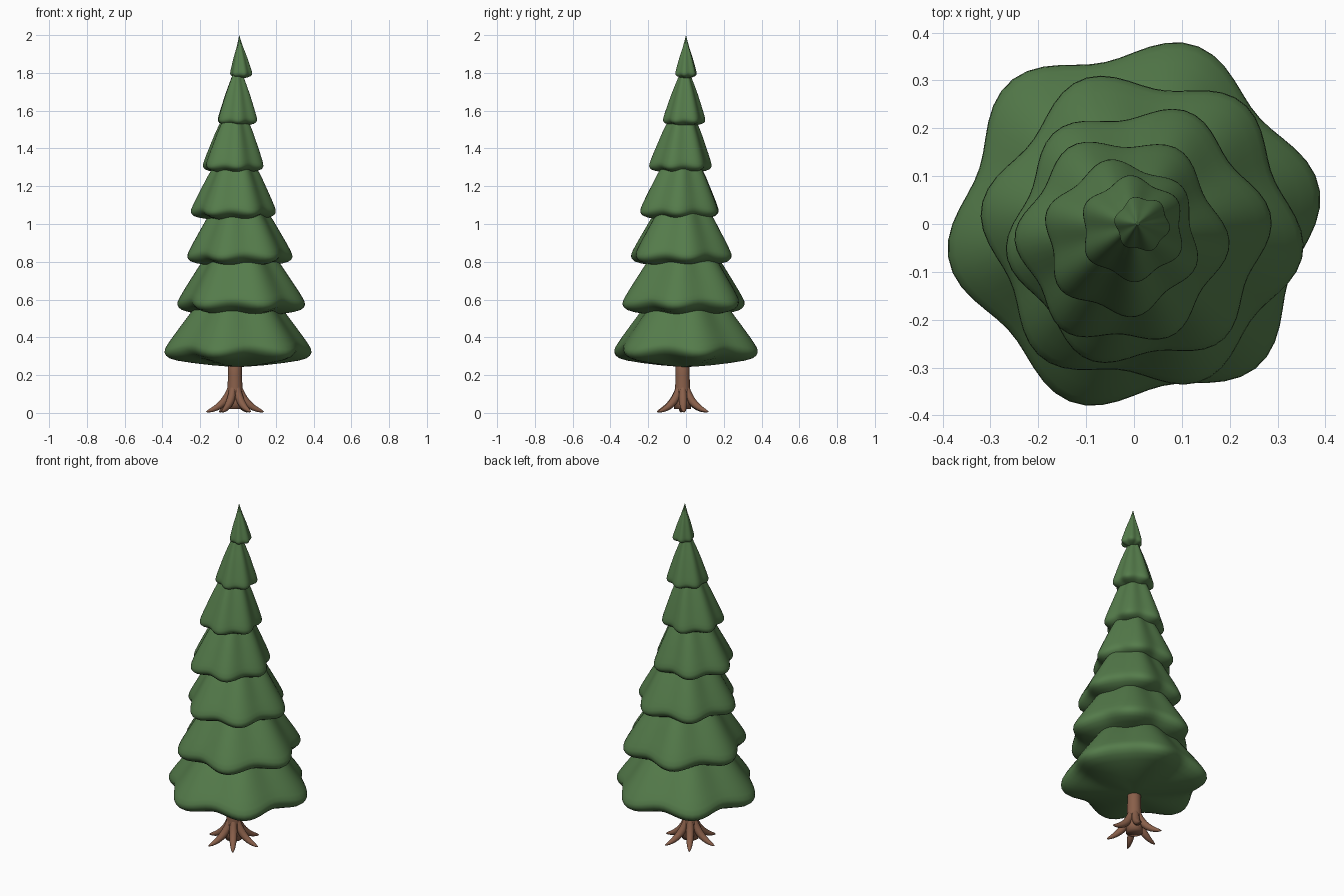
import bpy, bmesh, math
from mathutils import Vector

cube = bpy.data.objects.get("Cube")
if cube:
    bpy.data.objects.remove(cube)


def make_material(name, color):
    mat = bpy.data.materials.new(name)
    mat.use_nodes = True
    mat.diffuse_color = color
    mat.node_tree.nodes["Principled BSDF"].inputs["Base Color"].default_value = color
    return mat


needle_green = make_material("needle green", (0.09, 0.2, 0.07, 1))
bark_brown = make_material("bark brown", (0.25, 0.115, 0.068, 1))


def loft(name, rings, bottom, top, mat):
    """Skin closed rings of points from top to bottom, closed at both poles."""
    bm = bmesh.new()
    loops = [[bm.verts.new(p) for p in ring] for ring in rings]
    first, last = bm.verts.new(top), bm.verts.new(bottom)
    n = len(loops[0])
    for i in range(n):
        j = (i + 1) % n
        bm.faces.new((first, loops[0][i], loops[0][j]))
        bm.faces.new((last, loops[-1][j], loops[-1][i]))
        for a, b in zip(loops, loops[1:]):
            bm.faces.new((a[i], b[i], b[j], a[j]))
    bmesh.ops.recalc_face_normals(bm, faces=bm.faces)
    mesh = bpy.data.meshes.new(name)
    bm.to_mesh(mesh)
    bm.free()
    mesh.materials.append(mat)
    mesh.shade_smooth()
    obj = bpy.data.objects.new(name, mesh)
    bpy.context.collection.objects.link(obj)
    return obj


# Bough profile: radius fraction, height fraction (above rim) or depth fraction (below)
PROFILE = [(0.07, 0.92), (0.3, 0.68), (0.48, 0.53), (0.64, 0.39), (0.78, 0.25), (0.89, 0.14),
           (0.96, 0.065), (0.995, 0.02), (1.0, -0.08), (0.98, -0.25), (0.93, -0.42),
           (0.82, -0.58), (0.6, -0.76), (0.35, -0.9), (0.12, -0.98)]


def bough_tier(name, x, y, rim, radius, height, phase, lobes=6, segments=72):
    depth = 0.018 + 0.2 * radius
    rings = []
    for r, h in PROFILE:
        ring = []
        # The tier leans back toward the trunk axis as it rises
        lean = 1 - 0.6 * max(h, 0)
        for i in range(segments):
            a = math.tau * i / segments
            wave = math.cos(lobes * (a - math.radians(phase)))
            rad = radius * r * (0.935 + 0.065 * wave)
            z = rim + h * (height if h > 0 else depth) - 0.035 * radius * wave * r ** 3
            ring.append((x * lean + rad * math.cos(a), y * lean + rad * math.sin(a), z))
        rings.append(ring)
    return loft(name, rings, (x, y, rim - depth), (x * 0.4, y * 0.4, rim + height), needle_green)


# Seven stacked tiers: x, y, rim height, radius, height, lobe direction
TIERS = [(0.0, 0.0, 0.34, 0.395, 0.50, 11),
         (0.017, -0.013, 0.59, 0.34, 0.50, -8),
         (0.01, -0.025, 0.84, 0.28, 0.47, 8),
         (-0.025, -0.035, 1.075, 0.225, 0.45, -2),
         (-0.026, -0.03, 1.315, 0.167, 0.42, -20),
         (-0.003, -0.01, 1.555, 0.112, 0.33, 33),
         (0.017, 0.0, 1.80, 0.059, 0.20, -10)]
for number, tier in enumerate(TIERS, 1):
    bough_tier(f"bough_tier_{number}", *tier)

# Trunk, flaring toward the ground
TX, TY = -0.016, -0.018
trunk_rings = [[(TX + r * math.cos(math.tau * i / 24), TY + r * math.sin(math.tau * i / 24), z)
                for i in range(24)]
               for z, r in [(0.4, 0.036), (0.2, 0.037), (0.12, 0.04), (0.06, 0.045), (0.02, 0.045)]]
loft("trunk", trunk_rings, (TX, TY, 0.02), (TX, TY, 0.4), bark_brown)

# Roots: tapered tubes sweeping out of the trunk base, distance, height, thickness
ROOT = [(0.018, 0.15, 0.016), (0.03, 0.1, 0.022), (0.058, 0.055, 0.023),
        (0.1, 0.024, 0.017), (0.135, 0.011, 0.01), (0.152, 0.006, 0.003)]


def root(name, degrees, sides=12):
    out = Vector((math.cos(math.radians(degrees)), math.sin(math.radians(degrees)), 0))
    up = Vector((0, 0, 1))
    side = up.cross(out)
    centres = [Vector((TX, TY, 0)) + out * d + up * z for d, z, _ in ROOT]
    rings = []
    for k, (_, _, thick) in enumerate(ROOT):
        along = (centres[min(k + 1, len(ROOT) - 1)] - centres[max(k - 1, 0)]).normalized()
        normal = along.cross(side)
        ring = []
        for i in range(sides):
            a = math.tau * i / sides
            p = centres[k] + thick * (side * math.cos(a) + normal * math.sin(a))
            p.z = max(p.z, 0)
            ring.append(p)
        rings.append(ring)
    return loft(name, rings, centres[-1] + out * 0.002, centres[0], bark_brown)


for n in range(6):
    obj = root(f"root_{n + 1}", 3 + 60 * n)
    smooth = obj.modifiers.new("smooth", "SUBSURF")
    smooth.levels = smooth.render_levels = 1
